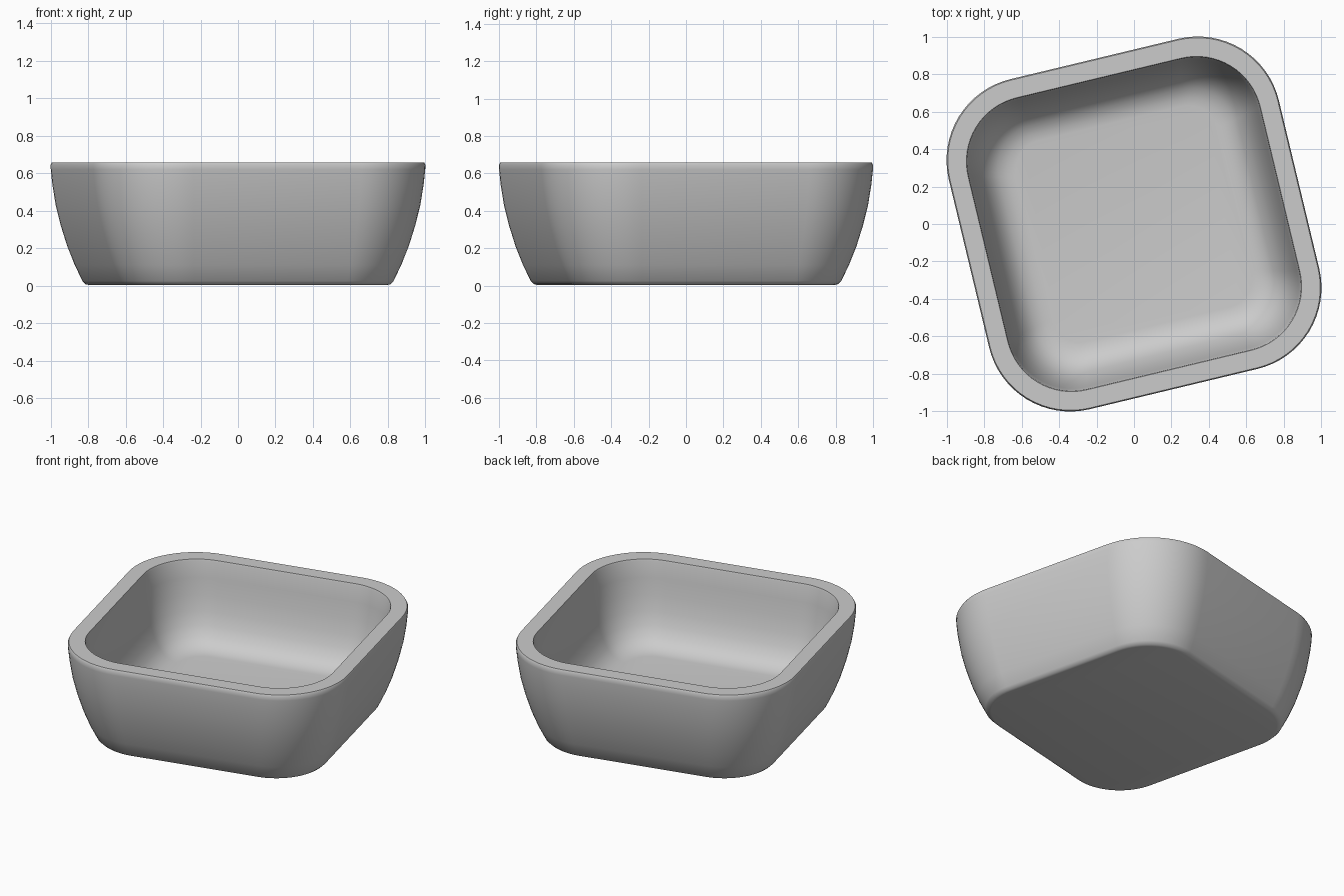
import bpy, bmesh, math
from mathutils import Matrix

cube = bpy.data.objects.get("Cube")
if cube:
    bpy.data.objects.remove(cube, do_unlink=True)

TURN = math.radians(13.5)
STEPS = 16          # segments per rounded corner

grey = bpy.data.materials.new("plain_grey")
grey.use_nodes = True
colour = (0.6, 0.6, 0.6, 1)
grey.diffuse_color = colour
grey.node_tree.nodes["Principled BSDF"].inputs["Base Color"].default_value = colour


def rounded_square(bm, half, radius, z):
    """Ring of vertices around a square with rounded corners."""
    ring = []
    for corner in range(4):
        mid = math.pi / 4 + corner * math.pi / 2
        reach = (half - radius) * math.sqrt(2)
        for i in range(STEPS + 1):
            a = mid + (i / STEPS - 0.5) * math.pi / 2
            ring.append(bm.verts.new((reach * math.cos(mid) + radius * math.cos(a),
                                      reach * math.sin(mid) + radius * math.sin(a), z)))
    return ring


# Wall profiles as (inset from the rim, height)
outer = [(0.195, 0.004), (0.178, 0.008), (0.162, 0.025), (0.123, 0.11), (0.085, 0.21),
         (0.052, 0.32), (0.026, 0.43), (0.009, 0.54), (0.001, 0.62), (0, 0.645), (0.006, 0.657)]
inner = [(0, 0.657), (0.004, 0.645), (0.016, 0.54), (0.032, 0.43), (0.054, 0.33),
         (0.082, 0.25), (0.117, 0.19), (0.16, 0.15), (0.21, 0.13), (0.25, 0.125)]

bm = bmesh.new()
rings = [rounded_square(bm, 0.906 - d, 0.445 - 0.75 * d, z) for d, z in outer]
rings += [rounded_square(bm, 0.802 - d, 0.35 - 0.75 * d, z) for d, z in inner]

# Skin the walls, then close the base and the inside floor
for low, high in zip(rings, rings[1:]):
    for i in range(len(low)):
        j = (i + 1) % len(low)
        bm.faces.new((low[i], low[j], high[j], high[i]))
bm.faces.new(list(reversed(rings[0])))
bm.faces.new(rings[-1])
bmesh.ops.recalc_face_normals(bm, faces=bm.faces[:])
bm.transform(Matrix.Rotation(TURN, 4, 'Z'))

mesh = bpy.data.meshes.new("bowl")
bm.to_mesh(mesh)
bm.free()
mesh.materials.append(grey)
bowl = bpy.data.objects.new("bowl", mesh)
bpy.context.collection.objects.link(bowl)
bpy.context.view_layer.objects.active = bowl
bowl.select_set(True)
bpy.ops.object.shade_smooth_by_angle(angle=math.radians(35))
